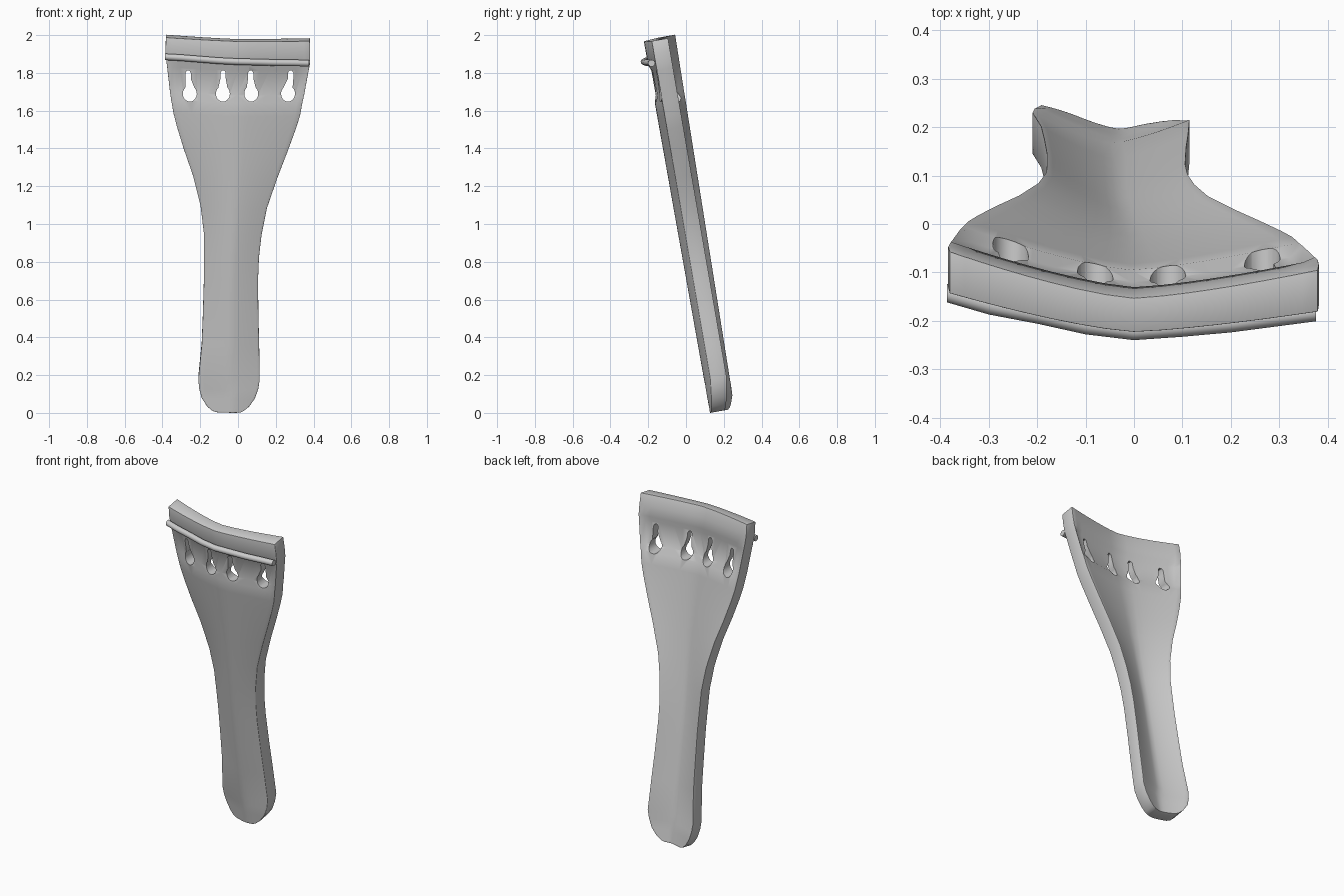
import bpy, bmesh, math

if "Cube" in bpy.data.objects:
    bpy.data.objects.remove(bpy.data.objects["Cube"])

# z, left x, right x of the outline
OUTLINE = [(0.0, -.115, .01), (.008, -.14, .03), (.03, -.165, .058), (.07, -.192, .088),
           (.12, -.206, .107), (.17, -.21, .115), (.35, -.192, .112), (.5, -.186, .108),
           (.7, -.18, .106), (.82, -.18, .111), (.94, -.181, .125), (1.08, -.198, .153),
           (1.24, -.238, .208), (1.38, -.287, .262), (1.5, -.324, .306), (1.57, -.342, .328),
           (1.64, -.354, .341), (1.68, -.36, .35), (1.81, -.375, .374), (1.84, -.379, .38),
           (1.9, -.384, .382), (1.967, -.381, .38)]
N = 16          # strips across the body
TILT = .178     # lean of the body


def lerp(a, b, t):
    return a + (b - a) * t


def section(z, left, right):
    """Front and back points of one arched cross-section."""
    t = z / 1.967
    mid, half = (left + right) / 2, (right - left) / 2
    if z < .17:
        mid, full = -.03, .163
    else:
        full = half
    hollow = 1 if 1.66 < z < 1.83 else 0
    front, back = [], []
    for i in range(N + 1):
        u = -math.cos(math.pi * i / N) * .4 + (2 * i / N - 1) * .6
        x = (left + right) / 2 + u * half
        s = min(1, abs(x - mid) / full)
        edge = lerp(.045, .08, t) if x < mid else lerp(.032, .042, t)
        inner = hollow * (1 if abs(u) < .93 else 0)
        d = edge * s ** 1.35 + .012 * inner
        b = .07 + (edge + .016) * s ** 1.35 - .018 * inner
        y0 = .127 - TILT * z
        zz = z - .006 * u * t
        front.append((x, y0 + d, zz + TILT * d))
        back.append((x, y0 + b, zz + TILT * b))
    return front, back


def make_object(name, bm):
    bmesh.ops.recalc_face_normals(bm, faces=bm.faces)
    me = bpy.data.meshes.new(name)
    bm.to_mesh(me)
    bm.free()
    ob = bpy.data.objects.new(name, me)
    bpy.context.collection.objects.link(ob)
    return ob


def smooth(ob, angle):
    bpy.ops.object.select_all(action='DESELECT')
    ob.select_set(True)
    bpy.context.view_layer.objects.active = ob
    bpy.ops.object.shade_smooth_by_angle(angle=math.radians(angle))


# Arched, flared body
bm = bmesh.new()
rows = []
for z, l, r in OUTLINE:
    f, b = section(z, l, r)
    rows.append(([bm.verts.new(p) for p in f], [bm.verts.new(p) for p in b]))
for (f0, b0), (f1, b1) in zip(rows, rows[1:]):
    for i in range(N):
        bm.faces.new((f0[i], f0[i + 1], f1[i + 1], f1[i]))
        bm.faces.new((b0[i + 1], b0[i], b1[i], b1[i + 1]))
    for k in (0, N):
        bm.faces.new((f0[k], f1[k], b1[k], b0[k]))
for f, b in (rows[0], rows[-1]):
    for i in range(N):
        bm.faces.new((f[i], b[i], b[i + 1], f[i + 1]))
body = make_object("tailpiece_body", bm)
bev = body.modifiers.new("soft_edges", 'BEVEL')
bev.width, bev.segments = .009, 2
bev.limit_method, bev.angle_limit = 'ANGLE', math.radians(50)

# Keyhole-shaped string slots
bm = bmesh.new()
for cx, top in ((-.255, -.264), (-.08, -.079), (.07, .067), (.265, .279)):
    pts = []
    for k in range(17):
        a = math.radians(130 + 280 * k / 16)
        pts.append((cx + .037 * math.cos(a), 1.69 + .042 * math.sin(a)))
    pts += [(top + .014, 1.77), (top + .014, 1.8), (top + .007, 1.812),
            (top - .007, 1.812), (top - .014, 1.8), (top - .014, 1.77)]
    face = bm.faces.new([bm.verts.new((x, -.5, z)) for x, z in pts])
    ext = bmesh.ops.extrude_face_region(bm, geom=[face])
    for v in ext['geom']:
        if isinstance(v, bmesh.types.BMVert):
            v.co.y = .4
cutter = make_object("slot_cutter", bm)
cutter.hide_render = True
cut = body.modifiers.new("string_slots", 'BOOLEAN')
cut.operation, cut.solver, cut.object = 'DIFFERENCE', 'EXACT', cutter
bpy.context.view_layer.objects.active = body
for m in ("soft_edges", "string_slots"):
    bpy.ops.object.modifier_apply(modifier=m)
bpy.data.objects.remove(cutter)
smooth(body, 40)

# Rounded ridge bar the strings rest on
path = [(-.386, -.143, 1.885), (-.3, -.168, 1.88), (-.2, -.187, 1.872), (-.1, -.209, 1.864),
        (0, -.221, 1.859), (.1, -.214, 1.857), (.2, -.205, 1.854), (.3, -.192, 1.853),
        (.376, -.182, 1.851)]
bm = bmesh.new()
rings = []
for x, y, z in path:
    rings.append([bm.verts.new((x, y + .019 * math.cos(a), z + .018 * math.sin(a)))
                  for a in (math.tau * k / 10 for k in range(10))])
for a, b in zip(rings, rings[1:]):
    for k in range(10):
        bm.faces.new((a[k], a[k - 1], b[k - 1], b[k]))
bm.faces.new(rings[0])
bm.faces.new(rings[-1])
bar = make_object("string_bar", bm)
smooth(bar, 50)
